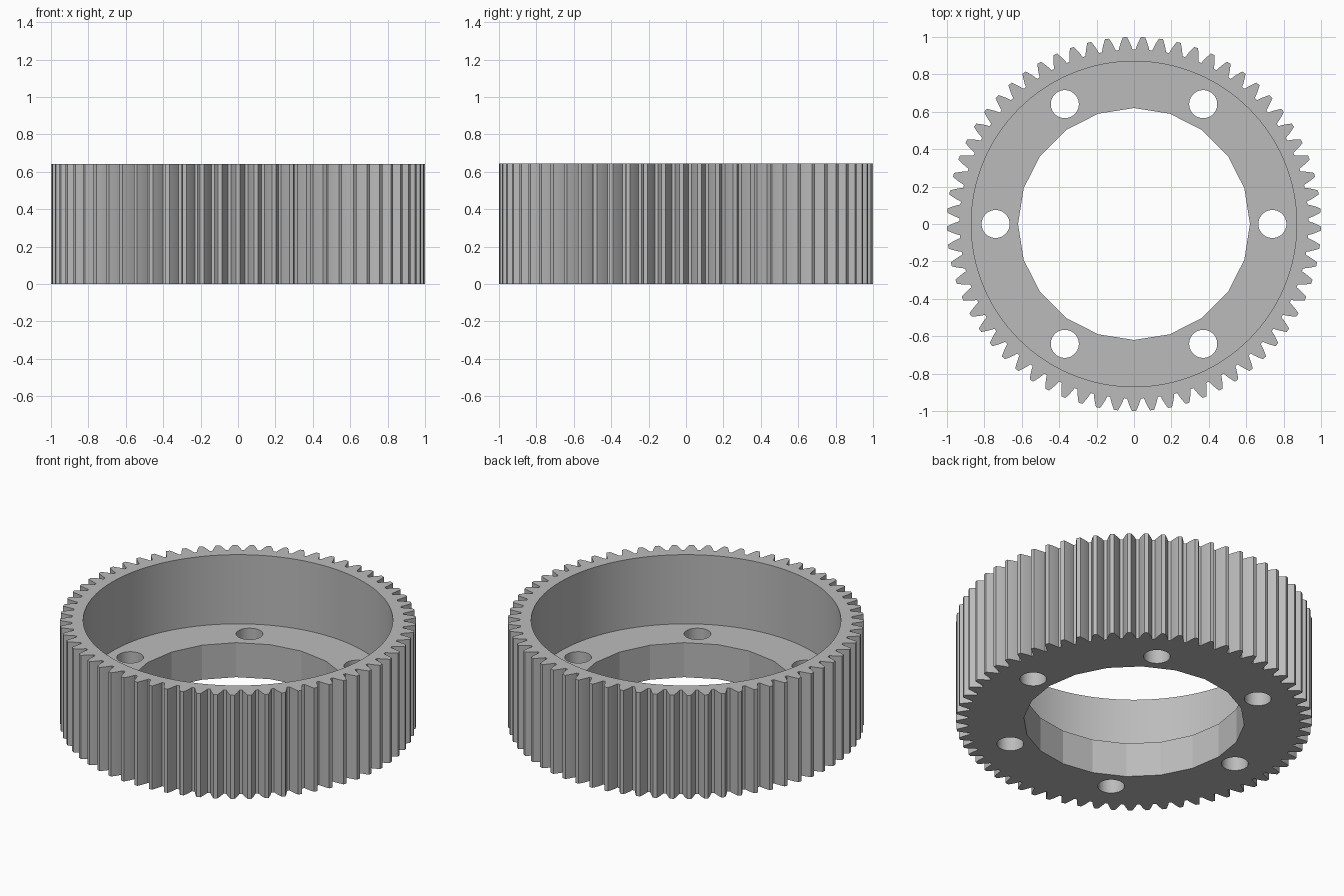
import bpy, bmesh
from math import sin, cos, pi, tau, radians

cube = bpy.data.objects.get("Cube")
if cube:
    bpy.data.objects.remove(cube, do_unlink=True)

HEIGHT, FLOOR = 0.643, 0.214
TEETH, HOLES = 65, 6

grey = bpy.data.materials.new("light grey")
grey.use_nodes = True
colour = (0.5, 0.5, 0.5, 1)
grey.diffuse_color = colour
grey.node_tree.nodes["Principled BSDF"].inputs["Base Color"].default_value = colour


def prism(name, outline, z0, z1):
    """Extrude a closed outline between two heights."""
    bm = bmesh.new()
    base = bm.faces.new([bm.verts.new((x, y, z0)) for x, y in outline])
    top = bmesh.ops.extrude_face_region(bm, geom=[base], use_keep_orig=True)["geom"]
    bmesh.ops.translate(bm, vec=(0, 0, z1 - z0),
                        verts=[v for v in top if isinstance(v, bmesh.types.BMVert)])
    bmesh.ops.recalc_face_normals(bm, faces=bm.faces)
    mesh = bpy.data.meshes.new(name)
    bm.to_mesh(mesh)
    bm.free()
    mesh.materials.append(grey)
    obj = bpy.data.objects.new(name, mesh)
    bpy.context.collection.objects.link(obj)
    return obj


def circle(radius, sides, cx=0, cy=0):
    return [(cx + radius * cos(tau * i / sides), cy + radius * sin(tau * i / sides))
            for i in range(sides)]


# Toothed body: half a tooth as (radius, half width), mirrored and repeated
flank = [(0.933, 0.037), (0.95, 0.032), (0.97, 0.0245), (0.985, 0.018), (1.0, 0.011)]
tooth = [(r, -w / r) for r, w in flank] + [(r, w / r) for r, w in reversed(flank)]
outline = []
for k in range(TEETH):
    middle = -pi / 2 + tau * k / TEETH
    outline += [(r * cos(middle + a), r * sin(middle + a)) for r, a in tooth]
gear = prism("gear_ring", outline, 0, HEIGHT)

# Cutters: round recess from above, faceted centre bore, ring of bolt holes
cutters = [prism("recess_cutter", circle(0.87, 128), FLOOR, HEIGHT + 0.1),
           prism("bore_cutter", circle(0.62, 20), -0.1, HEIGHT)]
for k in range(HOLES):
    a = tau * k / HOLES
    cutters.append(prism("bolt_hole_cutter",
                         circle(0.075, 48, 0.74 * cos(a), 0.74 * sin(a)),
                         -0.1, HEIGHT))

bpy.ops.object.select_all(action='DESELECT')
gear.select_set(True)
bpy.context.view_layer.objects.active = gear
for cutter in cutters:
    mod = gear.modifiers.new("cut", 'BOOLEAN')
    mod.operation = 'DIFFERENCE'
    mod.solver = 'EXACT'
    mod.object = cutter
    bpy.ops.object.modifier_apply(modifier=mod.name)
    bpy.data.objects.remove(cutter, do_unlink=True)

# Round walls smooth, bore facets stay flat
bpy.ops.object.shade_smooth_by_angle(angle=radians(10))
